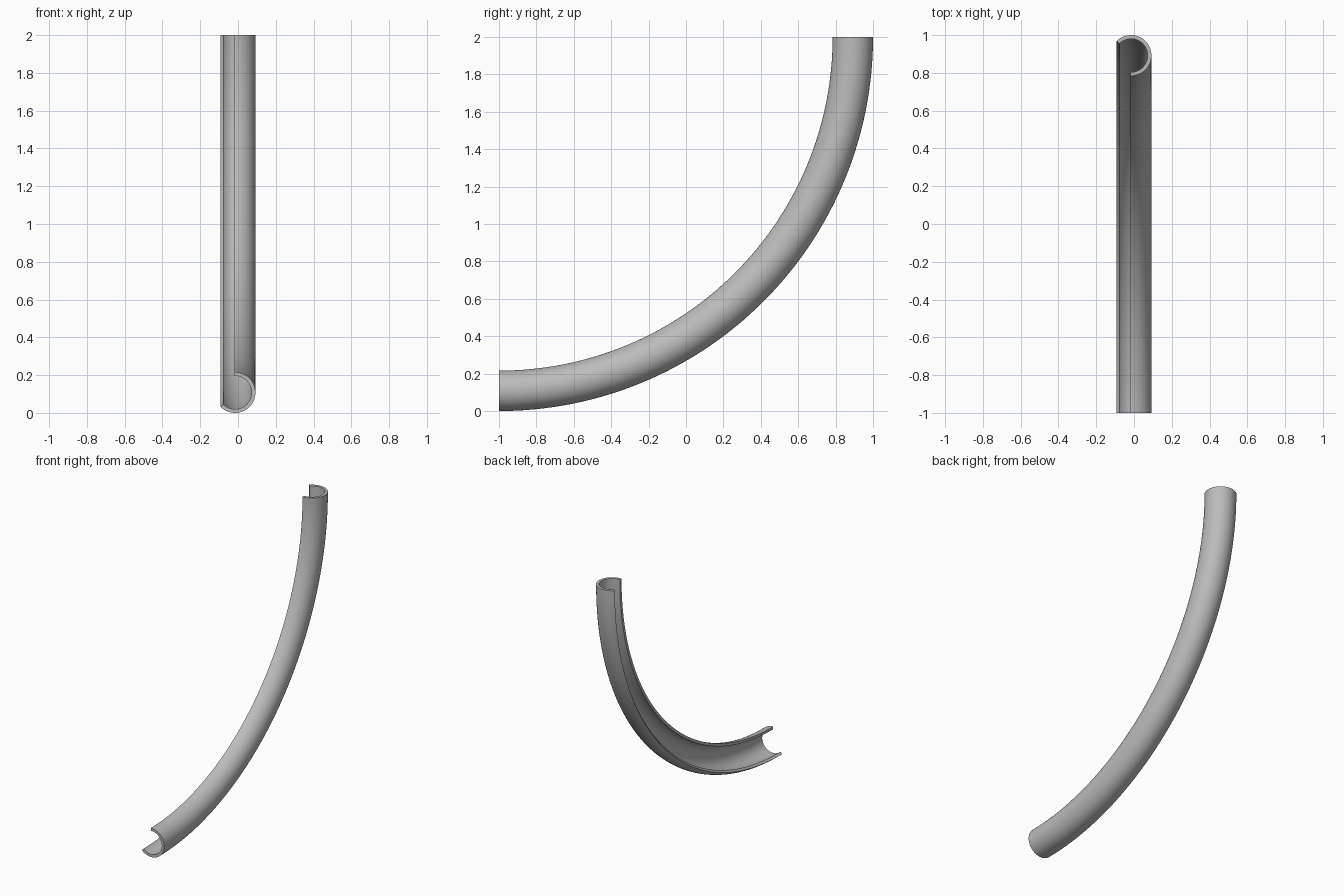
import bpy
import bmesh
from math import radians, cos, sin
from mathutils import Vector

cube = bpy.data.objects.get("Cube")
if cube:
    bpy.data.objects.remove(cube, do_unlink=True)

OUTER, INNER = 0.108, 0.088   # channel radii
CENTRE_X = -0.0157
START, END = 91, -135         # open section, in degrees
STEPS, BEND_STEPS = 40, 64

grey = bpy.data.materials.new("plain grey")
grey.use_nodes = True
colour = (0.5, 0.5, 0.5, 1)
grey.diffuse_color = colour
grey.node_tree.nodes["Principled BSDF"].inputs["Base Color"].default_value = colour


def arc(radius, a, b):
    """Points of the section on the front end plane."""
    angles = [radians(a + (b - a) * i / STEPS) for i in range(STEPS + 1)]
    return [Vector((CENTRE_X + radius * cos(t), -1, OUTER + radius * sin(t)))
            for t in angles]


# Open channel section swept through a quarter turn
bm = bmesh.new()
ring = [bm.verts.new(p) for p in arc(OUTER, START, END) + arc(INNER, END, START)]
edges = [bm.edges.new((v, ring[i - 1])) for i, v in enumerate(ring)]
swept = bmesh.ops.spin(bm, geom=ring + edges, cent=(0, -1, 2), axis=(1, 0, 0),
                       angle=radians(90), steps=BEND_STEPS, use_duplicate=False)
last_edges = [g for g in swept["geom_last"] if isinstance(g, bmesh.types.BMEdge)]

# End caps, bridged as strips between the outer and inner arcs
n = len(ring)
for k in range(STEPS):
    bm.faces.new((ring[k], ring[k + 1], ring[n - 2 - k], ring[n - 1 - k]))
bmesh.ops.contextual_create(bm, geom=last_edges)
bmesh.ops.recalc_face_normals(bm, faces=bm.faces)

mesh = bpy.data.meshes.new("curved_channel")
bm.to_mesh(mesh)
bm.free()
mesh.materials.append(grey)
channel = bpy.data.objects.new("curved_channel", mesh)
bpy.context.collection.objects.link(channel)

bpy.ops.object.select_all(action="DESELECT")
channel.select_set(True)
bpy.context.view_layer.objects.active = channel
bpy.ops.object.shade_smooth_by_angle(angle=radians(30))
